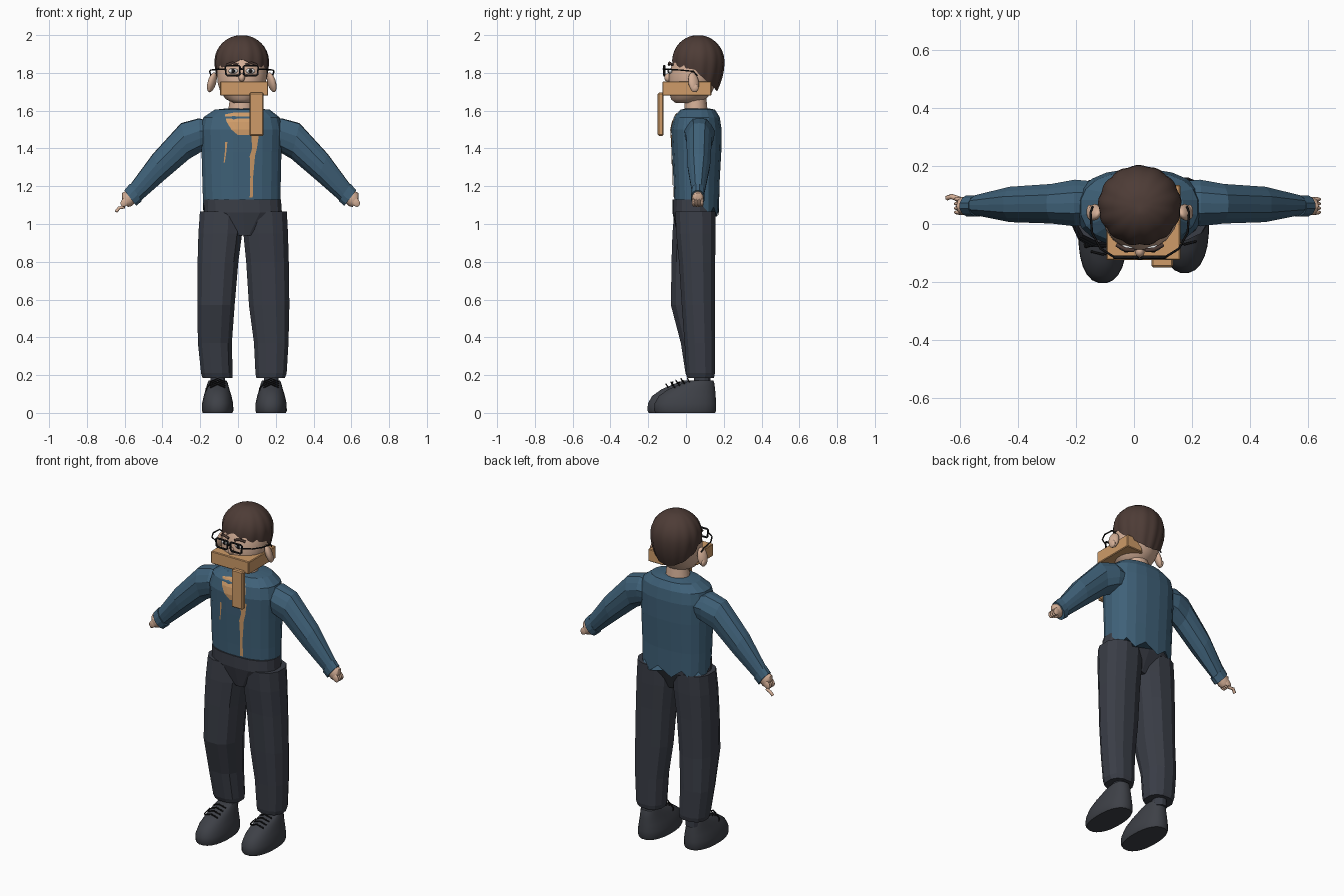
import bpy, bmesh, math
from mathutils import Vector
from mathutils.bvhtree import BVHTree

cube = bpy.data.objects.get("Cube")
if cube:
    bpy.data.objects.remove(cube, do_unlink=True)

MID = 0.02  # body centre line in x


def material(name, *rgb):
    m = bpy.data.materials.new(name)
    m.use_nodes = True
    m.diffuse_color = (*rgb, 1)
    m.node_tree.nodes["Principled BSDF"].inputs["Base Color"].default_value = (*rgb, 1)
    return m


SKIN = material("skin", .66, .43, .31)
BLUE = material("blue_shirt", .05, .12, .19)
DARK = material("dark_trousers", .042, .047, .062)
SHOE = material("shoe_grey", .048, .052, .063)
HAIR = material("brown_hair", .075, .045, .037)
ORANGE = material("orange_cloth", .62, .33, .14)
BLACK = material("black", .008, .008, .009)
WHITE = material("eye_white", .75, .75, .75)


def finish(name, bm, mat, smooth=0):
    bmesh.ops.recalc_face_normals(bm, faces=bm.faces)
    me = bpy.data.meshes.new(name)
    bm.to_mesh(me)
    bm.free()
    me.materials.append(mat)
    ob = bpy.data.objects.new(name, me)
    bpy.context.collection.objects.link(ob)
    if smooth:
        bpy.ops.object.select_all(action='DESELECT')
        ob.select_set(True)
        bpy.context.view_layer.objects.active = ob
        bpy.ops.object.shade_smooth_by_angle(angle=math.radians(smooth))
    return ob


def loft(name, rings, n, mat, smooth=0, power=2.0, ridge=0.0, tweak=None):
    """Skin a tube over rings of (centre, u, v)."""
    bm = bmesh.new()
    rows = []
    for k, (c, u, v) in enumerate(rings):
        row = []
        for i in range(n):
            a = 2 * math.pi * (i + .5) / n
            ca, sa = math.cos(a), math.sin(a)
            f = 1 - ridge * (i % 2)
            p = (Vector(c) + Vector(u) * f * math.copysign(abs(ca) ** (2 / power), ca)
                 + Vector(v) * f * math.copysign(abs(sa) ** (2 / power), sa))
            row.append(bm.verts.new(tweak(k, i, p) if tweak else p))
        rows.append(row)
    for a, b in zip(rows, rows[1:]):
        for i in range(n):
            bm.faces.new((a[i], a[(i + 1) % n], b[(i + 1) % n], b[i]))
    bm.faces.new(rows[0])
    bm.faces.new(rows[-1])
    return finish(name, bm, mat, smooth)


def flat(z, x0, x1, y0, y1):
    """Level ring from its extents."""
    return ((x0 + x1) / 2, (y0 + y1) / 2, z), ((x1 - x0) / 2, 0, 0), (0, (y1 - y0) / 2, 0)


def prism(name, pts, z0, z1, mat, bevel=.004):
    bm = bmesh.new()
    f = bm.faces.new([bm.verts.new((x, y, z0)) for x, y in pts])
    up = bmesh.ops.extrude_face_region(bm, geom=[f])["geom"]
    bmesh.ops.translate(bm, vec=(0, 0, z1 - z0), verts=[g for g in up if isinstance(g, bmesh.types.BMVert)])
    if bevel:
        bmesh.ops.bevel(bm, geom=bm.edges[:], offset=bevel, segments=1, affect='EDGES')
    return finish(name, bm, mat)


def ball(name, at, size, mat, tilt=(0, 0, 0)):
    bm = bmesh.new()
    bmesh.ops.create_uvsphere(bm, u_segments=14, v_segments=9, radius=1)
    ob = finish(name, bm, mat, 60)
    ob.location, ob.scale, ob.rotation_euler = at, size, tilt
    return ob


def wire(name, pts, r, mat, closed=False):
    cu = bpy.data.curves.new(name, 'CURVE')
    cu.dimensions, cu.bevel_depth, cu.bevel_resolution = '3D', r, 1
    sp = cu.splines.new('POLY')
    sp.points.add(len(pts) - 1)
    for p, co in zip(sp.points, pts):
        p.co = (*co, 1)
    sp.use_cyclic_u = closed
    cu.use_fill_caps = True
    ob = bpy.data.objects.new(name, cu)
    bpy.context.collection.objects.link(ob)
    cu.materials.append(mat)
    bpy.ops.object.select_all(action='DESELECT')
    ob.select_set(True)
    bpy.context.view_layer.objects.active = ob
    bpy.ops.object.convert(target='MESH')


# Shirt body, with a ragged hem hanging over the trousers at the back
def hem(k, i, p):
    if k == 0:
        p.z = 1.1 if p.y < .08 else (1.04 if i % 2 else 1.09)
    return p


torso = loft("shirt_body", [flat(1.1, -.185, .228, -.062, .176), flat(1.2, -.19, .228, -.066, .178),
                            flat(1.38, -.195, .232, -.075, .188), flat(1.5, -.2, .237, -.08, .19),
                            flat(1.565, -.185, .222, -.066, .18), flat(1.605, -.125, .17, -.03, .155),
                            flat(1.612, -.06, .1, 0, .12)], 20, BLUE, power=2.4, tweak=hem)

# Orange undershirt showing through the open shirt
tree = BVHTree.FromPolygons([v.co for v in torso.data.vertices], [p.vertices[:] for p in torso.data.polygons])


def patch(name, rows):
    bm = bmesh.new()
    grid = []
    for z, x0, x1 in rows:
        xs = [x0 + (x1 - x0) * j / 5 for j in range(6)]
        hits = [tree.ray_cast(Vector((x, -1, z)), Vector((0, 1, 0)))[0] for x in xs]
        grid.append([bm.verts.new(h - Vector((0, .005, 0))) for h in hits])
    for a, b in zip(grid, grid[1:]):
        for j in range(5):
            bm.faces.new((a[j], a[j + 1], b[j + 1], b[j]))
    finish(name, bm, ORANGE)


patch("undershirt_neck", [(1.59, -.02, .07), (1.58, -.07, .085), (1.54, -.06, .1), (1.5, -.035, .1), (1.47, 0, .09)])
patch("undershirt_gap", [(1.47, .07, .11), (1.4, .075, .1), (1.36, .062, .09), (1.25, .065, .08), (1.14, .062, .078)])
patch("undershirt_slit", [(1.435, -.068, -.056), (1.38, -.07, -.062), (1.325, -.076, -.07)])


# Sleeves, cuffs and hands; each ring is top x, z, bottom x, z, near y, far y
def limb(name, rows, side, n, mat, ridge=0.0, smooth=0):
    rings = []
    for tx, tz, bx, bz, y0, y1 in rows:
        rings.append((((tx + bx) / 2 * side + .012, (y0 + y1) / 2, (tz + bz) / 2),
                      (0, (y1 - y0) / 2, 0), ((tx - bx) / 2 * side, 0, (tz - bz) / 2)))
    loft(name, rings, n, mat, ridge=ridge, smooth=smooth)


for side, tag in ((1, "left"), (-1, "right")):
    limb(tag + "_sleeve", [(.16, 1.55, .17, 1.4, .0, .15), (.22, 1.565, .21, 1.38, -.01, .155),
                           (.315, 1.54, .27, 1.345, .0, .14), (.465, 1.375, .405, 1.23, .005, .13),
                           (.585, 1.21, .525, 1.125, .03, .1)], side, 14, BLUE, .06)
    limb(tag + "_cuff", [(.585, 1.215, .52, 1.12, .025, .1), (.615, 1.18, .55, 1.095, .025, .1)], side, 12, BLUE)
    limb(tag + "_hand", [(.595, 1.18, .55, 1.12, .035, .09), (.625, 1.165, .575, 1.095, .03, .095),
                         (.625, 1.13, .595, 1.09, .035, .09)], side, 10, SKIN, smooth=50)
    for j in range(4):
        y = .04 + j * .015
        ball(tag + "_finger", (side * .612 + .012, y, 1.115), (.02, .0085, .026), SKIN, (0, side * -.6, 0))
wire("pointing_finger", [(-.6, .085, 1.09), (-.63, .095, 1.085), (-.645, .09, 1.065)], .009, SKIN)

# Trousers
loft("trouser_hips", [flat(.94, -.02, .09, -.045, .11), flat(1.06, -.18, .235, -.072, .162),
                      flat(1.13, -.183, .23, -.071, .165)], 18, DARK, power=2.5)
loft("right_trouser_leg", [flat(.185, -.19, -.028, .005, .15), flat(.21, -.198, -.026, -.005, .155),
                           flat(.37, -.215, -.03, -.03, .155), flat(.57, -.218, -.015, -.083, .15),
                           flat(.8, -.217, .005, -.08, .152), flat(.95, -.213, .025, -.075, .155),
                           flat(1.065, -.205, .03, -.065, .155)], 12, DARK, power=2.4)
loft("left_trouser_leg", [flat(.185, .095, .25, .005, .15), flat(.21, .09, .26, 0, .155),
                          flat(.37, .082, .27, -.01, .155), flat(.57, .055, .275, -.025, .155),
                          flat(.8, .04, .272, -.04, .157), flat(.95, .025, .268, -.055, .16),
                          flat(1.065, .02, .262, -.06, .16)], 12, DARK, power=2.4)

# Shoes, socks and laces
for tag, cx, dy in (("right", -.108, -.02), ("left", .175, .015)):
    def shoe_ring(z, w, y0, y1):
        return flat(z, cx - w, cx + w, y0 + dy, y1 + dy)
    loft(tag + "_shoe", [shoe_ring(0, .079, -.178, .14), shoe_ring(.012, .084, -.185, .146),
                         shoe_ring(.05, .083, -.183, .146), shoe_ring(.09, .074, -.16, .143),
                         shoe_ring(.125, .063, -.11, .14), shoe_ring(.155, .055, -.04, .136),
                         shoe_ring(.172, .048, .01, .13)], 24, SHOE, 45, power=2.3)
    loft(tag + "_ankle", [flat(.14, cx - .04, cx + .04, .04, .13), flat(.22, cx - .04, cx + .04, .04, .13)], 12, DARK)
    for j in range(4):
        y, z = -.085 + j * .026 + dy, .146 + j * .01
        wire(tag + "_lace", [(cx - .04, y + .01, z - .012), (cx, y, z + .006), (cx + .04, y + .01, z - .012)], .004, BLACK)
    wire(tag + "_lace_end", [(cx - .03, -.05 + dy, .165), (cx - .06, -.06 + dy, .13), (cx - .062, -.05 + dy, .115)], .004, BLACK)

# Neck and head
loft("neck", [flat(1.59, -.055, .09, -.01, .115), flat(1.7, -.04, .08, -.005, .105)], 14, SKIN, 50)
loft("head", [flat(1.64, -.02, .065, -.055, .06), flat(1.66, -.065, .105, -.08, .105),
              flat(1.7, -.095, .135, -.09, .14), flat(1.75, -.11, .15, -.093, .165),
              flat(1.8, -.113, .155, -.09, .18), flat(1.85, -.11, .15, -.075, .18),
              flat(1.91, -.085, .125, -.05, .16), flat(1.95, -.03, .07, 0, .11)], 20, SKIN, 60)
ball("nose", (MID, -.095, 1.775), (.017, .02, .022), SKIN)
for s in (-1, 1):
    ball("ear", (MID + s * .158, .04, 1.75), (.02, .03, .055), SKIN, (0, s * -.3, s * .5))
    ball("ear_lobe", (MID + s * .172, .045, 1.72), (.012, .022, .022), SKIN)
    ball("eye", (MID + s * .046, -.083, 1.81), (.026, .012, .014), WHITE)
    ball("pupil", (MID + s * .046, -.093, 1.81), (.01, .006, .011), BLACK)
    wire("eyebrow", [(MID + s * x, y, z) for x, y, z in ((.02, -.09, 1.843), (.05, -.088, 1.853), (.08, -.072, 1.842))], .007, HAIR)
    # Glasses: square rim and a side wire for each eye
    rim = [(.009, .02), (.015, .026), (.08, .026), (.088, .019), (.083, -.02), (.076, -.026), (.02, -.026), (.012, -.02)]
    wire("glasses_rim", [(MID + s * x, -.115, 1.812 + z) for x, z in rim], .0055, BLACK, True)
    wire("glasses_side", [(MID + s * x, y, z) for x, y, z in ((.087, -.115, 1.82), (.135, -.085, 1.818),
                          (.165, -.03, 1.815), (.17, .04, 1.808), (.163, .06, 1.785))], .004, BLACK)
wire("glasses_bridge", [(MID - .012, -.115, 1.818), (MID, -.12, 1.821), (MID + .012, -.115, 1.818)], .005, BLACK)

# Hair: grooved cap swept from the crown, parted at the front and long at the back
bm = bmesh.new()
N, ROWS = 72, 12
crown = bm.verts.new((MID, .055, 1.997))
rows = []
for r in range(1, ROWS + 1):
    t = r / ROWS
    row = []
    for i in range(N):
        a = 2 * math.pi * i / N
        back = math.sin(a)
        edge = 1.835 - .02 * (1 + back) - .085 * max(0, back + .1) ** .7
        off = abs(i - N * 3 / 4)
        edge += .035 * math.exp(-(off / 4) ** 2)
        z = 2 - (2 - edge) * (1 - math.cos(t * math.pi / 2))
        h = (z - 1.86) / .14
        k = math.sqrt(max(0, 1 - h * h)) if h > 0 else 1 - .22 * h * h
        k *= 1 - .045 * t * abs(math.cos(a * 6.5 + .8 * t)) ** 3
        row.append(bm.verts.new((MID + .145 * k * math.cos(a), .064 + .14 * k * back, z)))
    rows.append(row)
inside = bm.verts.new((MID, .065, 1.84))
for i in range(N):
    j = (i + 1) % N
    bm.faces.new((crown, rows[0][i], rows[0][j]))
    bm.faces.new((inside, rows[-1][j], rows[-1][i]))
    for a, b in zip(rows, rows[1:]):
        bm.faces.new((a[i], b[i], b[j], a[j]))
finish("hair", bm, HAIR, 50)

# Blocky scarf with a hanging end
prism("scarf_band", [(-.095, -.125), (.16, -.125), (.16, .135), (.06, .135), (-.095, .02)], 1.68, 1.755, ORANGE)
prism("scarf_end", [(.06, -.15), (.135, -.15), (.135, -.118), (.06, -.118)], 1.467, 1.695, ORANGE, .006)
